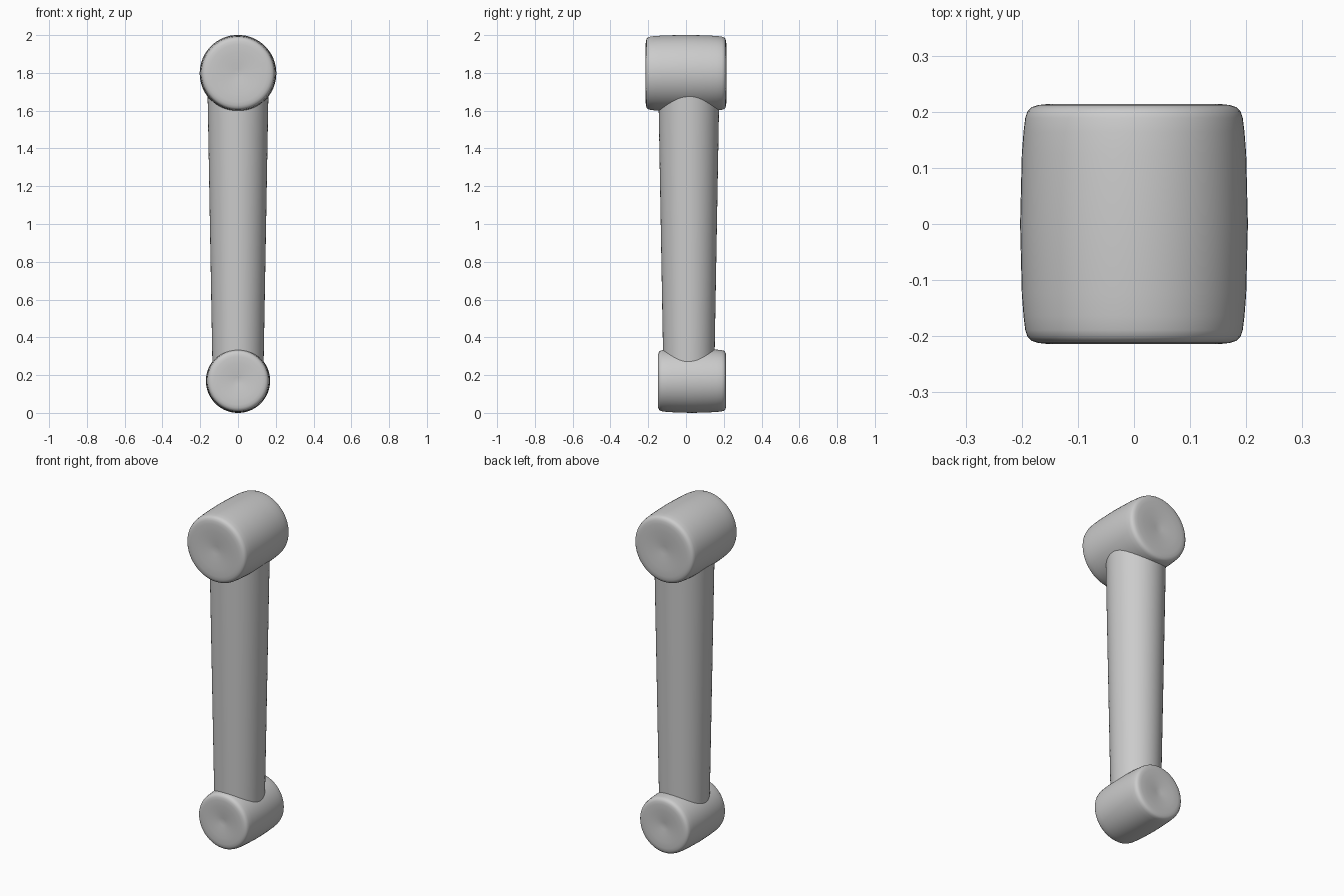
import bpy, bmesh
from math import radians
from mathutils import Matrix, Vector

cube = bpy.data.objects.get("Cube")
if cube:
    bpy.data.objects.remove(cube, do_unlink=True)

grey = bpy.data.materials.new("plain_grey")
grey.use_nodes = True
colour = (0.6, 0.6, 0.6, 1)
grey.diffuse_color = colour
grey.node_tree.nodes["Principled BSDF"].inputs["Base Color"].default_value = colour


def lathe(name, profile, matrix, steps=64):
    """Spin (radius, height) points around local z, then place the part."""
    bm = bmesh.new()
    verts = [bm.verts.new((r, 0, h)) for r, h in profile]
    edges = [bm.edges.new(pair) for pair in zip(verts, verts[1:])]
    bmesh.ops.spin(bm, geom=verts + edges, axis=(0, 0, 1), cent=(0, 0, 0),
                   angle=radians(360), steps=steps)
    bmesh.ops.remove_doubles(bm, verts=bm.verts, dist=0.0001)
    bmesh.ops.recalc_face_normals(bm, faces=bm.faces)
    bmesh.ops.transform(bm, matrix=matrix, verts=bm.verts)
    for face in bm.faces:
        face.smooth = True
    mesh = bpy.data.meshes.new(name)
    bm.to_mesh(mesh)
    bm.free()
    mesh.materials.append(grey)
    obj = bpy.data.objects.new(name, mesh)
    bpy.context.collection.objects.link(obj)
    return obj


def drum(name, radius, half, y, z):
    """Barrel with soft rims and slightly dished caps, lying along y."""
    # (share of radius, distance in from the cap plane)
    rim = [(0, 0.010), (0.12, 0.008), (0.3, 0.004), (0.55, 0.001), (0.75, 0),
           (0.84, 0.002), (0.9, 0.006), (0.935, 0.013), (0.955, 0.025),
           (0.97, 0.05), (0.985, 0.09)]
    top = [(radius * s, half - d) for s, d in rim]
    bottom = [(r, -h) for r, h in reversed(top)]
    place = Matrix.Translation(Vector((0, y, z))) @ Matrix.Rotation(radians(90), 4, 'X')
    return lathe(name, top + [(radius, 0)] + bottom, place)


# End joints
drum("upper_joint", 0.203, 0.214, 0, 1.798)
drum("lower_joint", 0.17, 0.181, 0.032, 0.17)

# Tapered shaft running between the joints
lathe("shaft", [(0, 0.17), (0.134, 0.17), (0.163, 1.798), (0, 1.798)],
      Matrix.Translation(Vector((0, 0.015, 0))))
for obj in bpy.data.objects:
    obj.select_set(obj.name == "shaft")
    if obj.name == "shaft":
        bpy.context.view_layer.objects.active = obj
bpy.ops.object.shade_smooth_by_angle(angle=radians(40))
